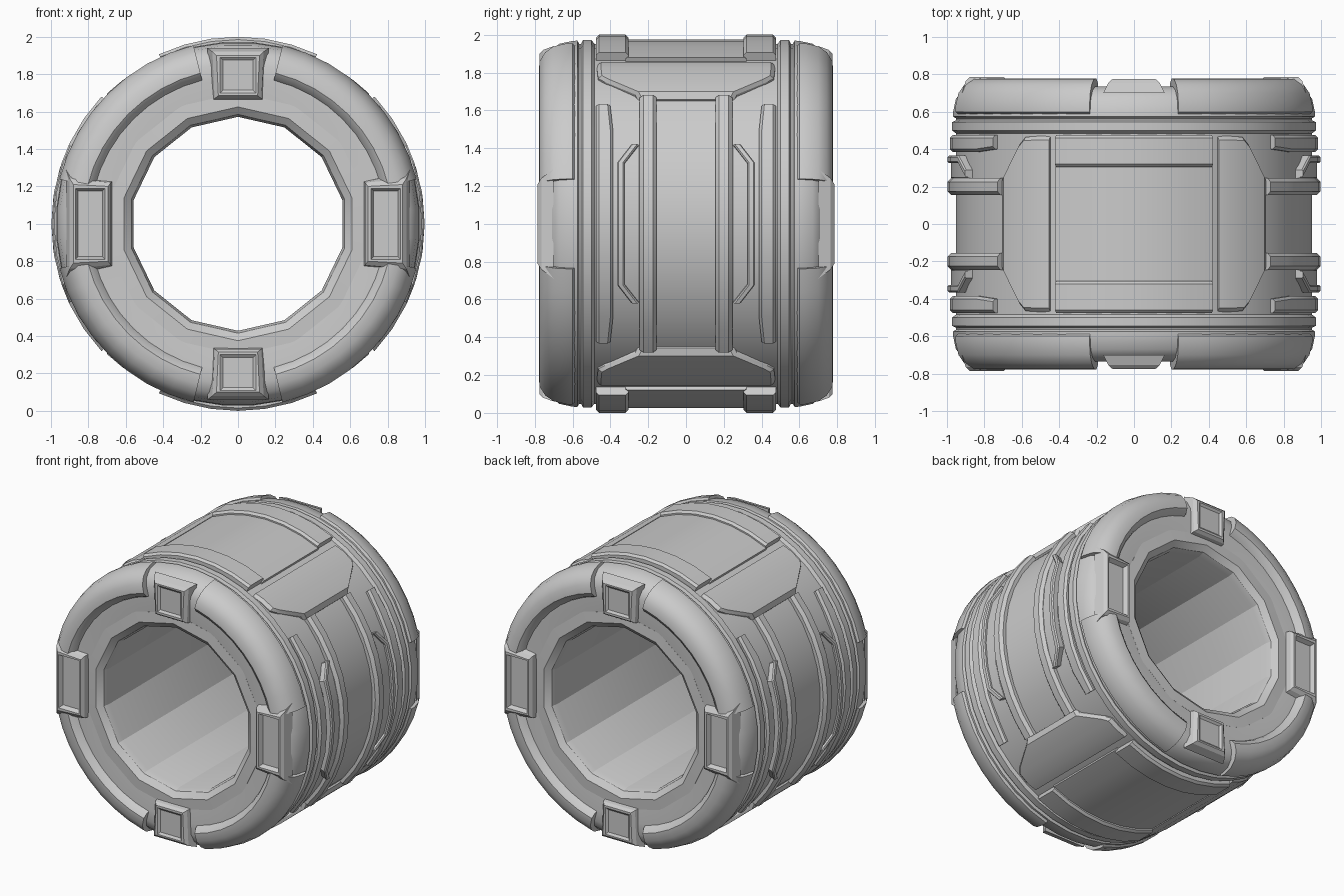
import bpy, bmesh, math
from mathutils import Vector

if "Cube" in bpy.data.objects:
    bpy.data.objects.remove(bpy.data.objects["Cube"])

grey = bpy.data.materials.new("light grey")
grey.diffuse_color = (0.6, 0.6, 0.6, 1)
grey.use_nodes = True
grey.node_tree.nodes["Principled BSDF"].inputs["Base Color"].default_value = grey.diffuse_color


def pt(r, deg, y):
    a = math.radians(deg)
    return Vector((r * math.cos(a), y, 1 + r * math.sin(a)))


def finish(bm, name, angle=32):
    bmesh.ops.recalc_face_normals(bm, faces=bm.faces)
    me = bpy.data.meshes.new(name)
    bm.to_mesh(me)
    bm.free()
    me.materials.append(grey)
    ob = bpy.data.objects.new(name, me)
    bpy.context.collection.objects.link(ob)
    bpy.ops.object.select_all(action='DESELECT')
    ob.select_set(True)
    bpy.context.view_layer.objects.active = ob
    bpy.ops.object.shade_smooth_by_angle(angle=math.radians(angle))
    return ob


def lathe(name, profile, n, angle=32):
    """Closed (r, y) profile spun round the tube axis."""
    bm = bmesh.new()
    rings = [[bm.verts.new(pt(r, 360 * (i + 0.5) / n, y)) for r, y in profile] for i in range(n)]
    m = len(profile)
    for i in range(n):
        a, b = rings[i], rings[(i + 1) % n]
        for j in range(m):
            bm.faces.new((a[j], a[(j + 1) % m], b[(j + 1) % m], b[j]))
    return finish(bm, name, angle)


def loft(bm, sections):
    """Solid strip through (degrees, [(r, y), ...]) sections."""
    rows = [[bm.verts.new(pt(r, d, y)) for r, y in prof] for d, prof in sections]
    m = len(rows[0])
    for a, b in zip(rows, rows[1:]):
        for j in range(m):
            bm.faces.new((a[j], a[(j + 1) % m], b[(j + 1) % m], b[j]))
    bm.faces.new(rows[0])
    bm.faces.new(rows[-1])


def bar(y0, y1, r, c=0.015, low=0.9):
    """Cross-section with chamfered outer corners."""
    return [(low, y0), (r - c, y0), (r, y0 + c), (r, y1 - c), (r - c, y1), (low, y1)]


def arc(bm, prof, a0, a1, n):
    loft(bm, [(a0 + (a1 - a0) * i / n, prof) for i in range(n + 1)])


# main tube: rounded shoulders, a groove near each end, recessed middle
half = [(0.66, 0.725), (0.78, 0.735), (0.86, 0.735), (0.915, 0.715), (0.955, 0.67), (0.97, 0.60),
        (0.972, 0.575), (0.955, 0.565), (0.955, 0.555), (0.975, 0.545), (0.975, 0.50), (0.955, 0.485)]
lathe("tube_body", half + [(r, -y) for r, y in reversed(half)], 40)

# inner bore with broad flat facets
rim = [(0.70, 0.70), (0.70, 0.728), (0.625, 0.732), (0.585, 0.70), (0.572, 0.66)]
lathe("inner_bore", rim + [(r, -y) for r, y in reversed(rim)], 14, 20)

# raised shoulder arcs between the end blocks, both ends
bm = bmesh.new()
for s in (-1, 1):
    prof = [(0.78, 0.71), (0.80, 0.755), (0.83, 0.778), (0.885, 0.775), (0.935, 0.745),
            (0.967, 0.70), (0.984, 0.63), (0.984, 0.60), (0.965, 0.585), (0.9, 0.58)]
    prof = [(r, s * y) for r, y in prof]
    for c in (45, 135, 225, 315):
        arc(bm, prof, c - 31, c + 31, 8)
finish(bm, "shoulder_arcs")


# end blocks: tapered block with a sunken face
def end_block(name, deg, s, r0, r1, half_w, y_top, flare, sink):
    bm = bmesh.new()
    rad, tan = pt(1, deg, 0) - pt(0, deg, 0), pt(1, deg + 90, 0) - pt(0, deg, 0)
    ctr = Vector((0, 0, 1))

    def ring(ra, rb, w, wb, y):
        # wb is the half width on the outer edge
        return [bm.verts.new(ctr + rad * r + tan * t + Vector((0, s * y, 0)))
                for r, t in ((ra, -w), (rb, -wb), (rb, wb), (ra, w))]
    d = 0.03
    rings = [ring(r0 - 0.01, r1 + 0.02, half_w + 0.01, half_w + flare, 0.70),
             ring(r0, r1, half_w, half_w + flare * 0.3, y_top - 0.02),
             ring(r0 + 0.015, r1 - 0.02, half_w - 0.02, half_w - 0.01, y_top),
             ring(r0 + d, r1 - d, half_w - d, half_w - d, y_top),
             ring(r0 + d + 0.015, r1 - d - 0.015, half_w - d - 0.015, half_w - d - 0.015, y_top - sink)]
    for a, b in zip(rings, rings[1:]):
        for j in range(4):
            bm.faces.new((a[j], a[(j + 1) % 4], b[(j + 1) % 4], b[j]))
    bm.faces.new(rings[0])
    bm.faces.new(rings[-1])
    finish(bm, name, 25)


for s, side in ((-1, "front"), (1, "back")):
    for deg, where in ((90, "top"), (270, "bottom")):
        end_block(f"{side}_{where}_block", deg, s, 0.67, 0.92, 0.125, 0.775, 0.04, 0.012)
    for deg, where in ((0, "right"), (180, "left")):
        end_block(f"{side}_{where}_block", deg, s, 0.68, 0.90, 0.22, 0.785, 0.07, 0.03)

# side details, repeated on +x and -x
for base, side in ((0, "right"), (180, "left")):
    # long inner ribs either side of the centre strip
    bm = bmesh.new()
    for s in (-1, 1):
        y0, y1 = sorted((s * 0.155, s * 0.245))
        arc(bm, bar(y0, y1, 0.998, 0.02), base - 43, base + 43, 10)
    finish(bm, side + "_long_ribs")

    # short outer brackets with tapered ends
    bm = bmesh.new()
    for s in (-1, 1):
        secs = []
        for k, w in ((-25, 0.275), (-19, 0.36), (-10, 0.36), (0, 0.36), (10, 0.36), (19, 0.36), (25, 0.275)):
            y0, y1 = sorted((s * 0.24, s * w))
            secs.append((base + k, bar(y0, y1, 0.978, 0.008)))
        loft(bm, secs)
        secs = []
        for k, w in ((-25, 0.25), (-19, 0.325), (-10, 0.325), (0, 0.325), (10, 0.325), (19, 0.325), (25, 0.25)):
            y0, y1 = sorted((s * w, s * (w + 0.04)))
            secs.append((base + k, bar(y0, y1, 0.998, 0.008)))
        loft(bm, secs)
    finish(bm, side + "_short_brackets")

    # outer slabs following the bracket outline
    bm = bmesh.new()
    for s in (-1, 1):
        secs = []
        for k, w in ((-40, 0.40), (-30, 0.385), (-21, 0.385), (-10, 0.385), (0, 0.385),
                     (10, 0.385), (21, 0.385), (30, 0.385), (40, 0.40)):
            y0, y1 = sorted((s * w, s * 0.475))
            secs.append((base + k, bar(y0, y1, 0.985, 0.015)))
        loft(bm, secs)
    finish(bm, side + "_outer_slabs")

    # flared corner plates joining the ribs to the top and bottom panels
    bm = bmesh.new()
    for m in (-1, 1):
        loft(bm, [(base + m * k, bar(-w, w, r, 0.02)) for k, w, r in
                  ((43, 0.25, 0.965), (45, 0.27, 0.988), (51, 0.43, 0.985),
                   (53, 0.465, 0.982), (58, 0.47, 0.98), (62, 0.47, 0.968))])
    finish(bm, side + "_corner_plates", 25)

# top and bottom: raised pads flanking a sunken panel
for base, where in ((90, "top"), (270, "bottom")):
    bm = bmesh.new()
    for s in (-1, 1):
        y0, y1 = sorted((s * 0.305, s * 0.475))
        arc(bm, bar(y0, y1, 1.0, 0.015), base - 25, base + 25, 6)
    finish(bm, where + "_pads")
    bm = bmesh.new()
    arc(bm, bar(-0.32, 0.32, 0.975, 0.01), base - 25.5, base + 25.5, 6)
    finish(bm, where + "_panel")
